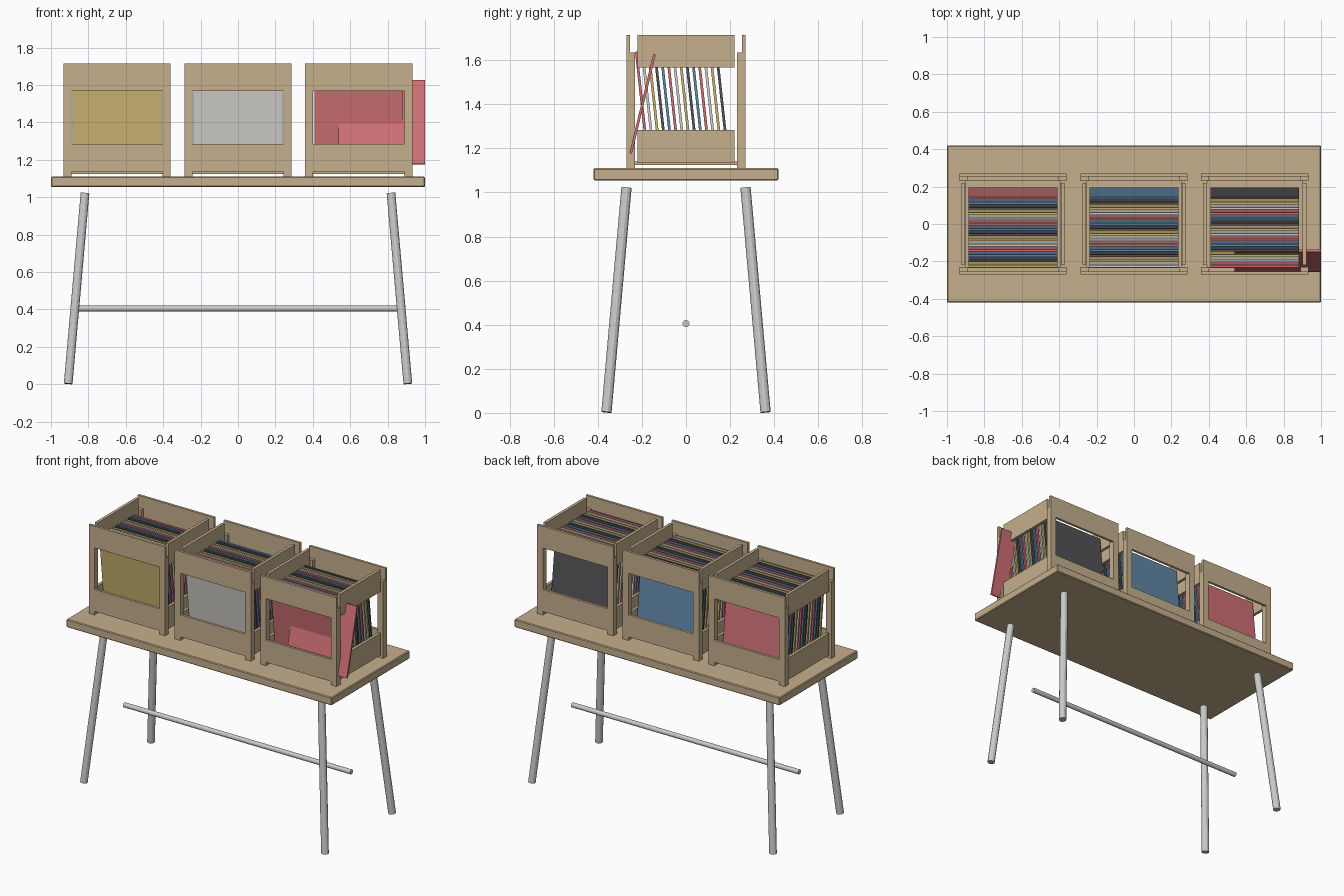
import bpy, bmesh, math
from mathutils import Vector, Matrix

if "Cube" in bpy.data.objects:
    bpy.data.objects.remove(bpy.data.objects["Cube"])


def material(name, rgb):
    m = bpy.data.materials.new(name)
    m.diffuse_color = tuple((c / 255) ** 2.2 for c in rgb) + (1,)
    m.use_nodes = True
    m.node_tree.nodes["Principled BSDF"].inputs["Base Color"].default_value = m.diffuse_color
    return m


wood = material("wood", (196, 174, 140))
sleeves = [material("gold", (206, 182, 114)), material("charcoal", (84, 84, 88)),
           material("blue", (96, 135, 166)), material("red", (206, 112, 116)),
           material("light_grey", (210, 208, 202))]


def finish(name, bm, mat=None):
    bmesh.ops.recalc_face_normals(bm, faces=bm.faces)
    me = bpy.data.meshes.new(name)
    bm.to_mesh(me)
    bm.free()
    ob = bpy.data.objects.new(name, me)
    bpy.context.collection.objects.link(ob)
    if mat:
        me.materials.append(mat)
    return ob


def add_box(bm, lo, hi):
    lo, hi = Vector(lo), Vector(hi)
    s = hi - lo
    bmesh.ops.create_cube(bm, size=1, matrix=Matrix.Translation((lo + hi) / 2)
                          @ Matrix.Diagonal((s.x, s.y, s.z, 1)))


def box(name, lo, hi, mat):
    bm = bmesh.new()
    add_box(bm, lo, hi)
    return finish(name, bm, mat)


def rod(name, a, b, r):
    a, b = Vector(a), Vector(b)
    bm = bmesh.new()
    rot = (b - a).to_track_quat('Z', 'Y').to_matrix().to_4x4()
    bmesh.ops.create_cone(bm, cap_ends=True, segments=12, radius1=r, radius2=r,
                          depth=(b - a).length,
                          matrix=Matrix.Translation((a + b) / 2) @ rot)
    return finish(name, bm)


def sleeve(name, centre, size, thick, lean, mat):
    bm = bmesh.new()
    h = size / 2
    add_box(bm, (-h, -thick / 2, -h), (h, thick / 2, h))
    bm.transform(Matrix.Translation(centre) @ Matrix.Rotation(math.radians(lean), 4, 'X'))
    return finish(name, bm, mat)


# table top with slightly eased edges
top = box("table_top", (-1, -0.42, 1.055), (1, 0.42, 1.11), wood)
bev = top.modifiers.new("eased_edges", 'BEVEL')
bev.width, bev.segments = 0.005, 1

# splayed legs and the long stretcher
for sx, side in ((-1, "left"), (1, "right")):
    for sy, end in ((-1, "front"), (1, "back")):
        rod(f"{end}_{side}_leg", (sx * 0.908, sy * 0.361, 0.003),
            (sx * 0.818, sy * 0.27, 1.022), 0.024)
rod("stretcher", (-0.855, 0, 0.405), (0.855, 0, 0.405), 0.016)

# crate dimensions
HW, PW = 0.287, 0.244            # outer half width, inner edge of posts
Y0, Y1, Y2 = 0.231, 0.254, 0.271  # post back, panel back, outer face
LOW, SILL, HEAD, POST, TOP = 1.134, 1.284, 1.567, 1.634, 1.715


def end_frame(name, cx, s):
    bm = bmesh.new()
    for t in (-1, 1):
        xs = sorted((cx + t * PW, cx + t * HW))
        ys = sorted((s * Y0, s * Y2))
        add_box(bm, (xs[0], ys[0], 1.11), (xs[1], ys[1], POST))
    ys = sorted((s * Y1, s * Y2))
    add_box(bm, (cx - PW, ys[0], LOW), (cx + PW, ys[1], SILL))
    # upper rail: stepped profile that sits over the posts
    half = [(PW, HEAD), (PW, POST), (HW, POST), (HW, TOP)]
    prof = half + [(-x, z) for x, z in reversed(half)]
    f = bm.faces.new([bm.verts.new((cx + x, ys[0], z)) for x, z in prof])
    ext = bmesh.ops.extrude_face_region(bm, geom=[f], use_keep_orig=True)
    bmesh.ops.translate(bm, vec=(0, Y2 - Y1, 0),
                        verts=[v for v in ext["geom"] if isinstance(v, bmesh.types.BMVert)])
    return finish(name, bm, wood)


# three crates, each filled with fourteen leaning sleeves
for c, (cx, first) in enumerate(((-0.647, 0), (0, 4), (0.645, 3)), 1):
    end_frame(f"crate_{c}_front_frame", cx, -1)
    end_frame(f"crate_{c}_back_frame", cx, 1)
    for t, side in ((-1, "left"), (1, "right")):
        xs = sorted((cx + t * 0.256, cx + t * 0.276))
        box(f"crate_{c}_{side}_lower_board", (xs[0], -0.22, LOW), (xs[1], 0.22, SILL), wood)
        box(f"crate_{c}_{side}_upper_board", (xs[0], -0.22, HEAD), (xs[1], 0.22, TOP), wood)
    box(f"crate_{c}_floor", (cx - 0.255, -0.235, 1.125), (cx + 0.255, 0.235, 1.14), wood)
    for i in range(14):
        sleeve(f"crate_{c}_sleeve_{i + 1}", (cx, -0.2 + i * 0.028, 1.403),
               0.474, 0.012, 6.2, sleeves[(first + i) % 5])

# odd sleeve pulled out sideways from the right crate
sleeve("pulled_sleeve", (0.769, -0.197, 1.402), 0.462, 0.012, -13.5, sleeves[3])
